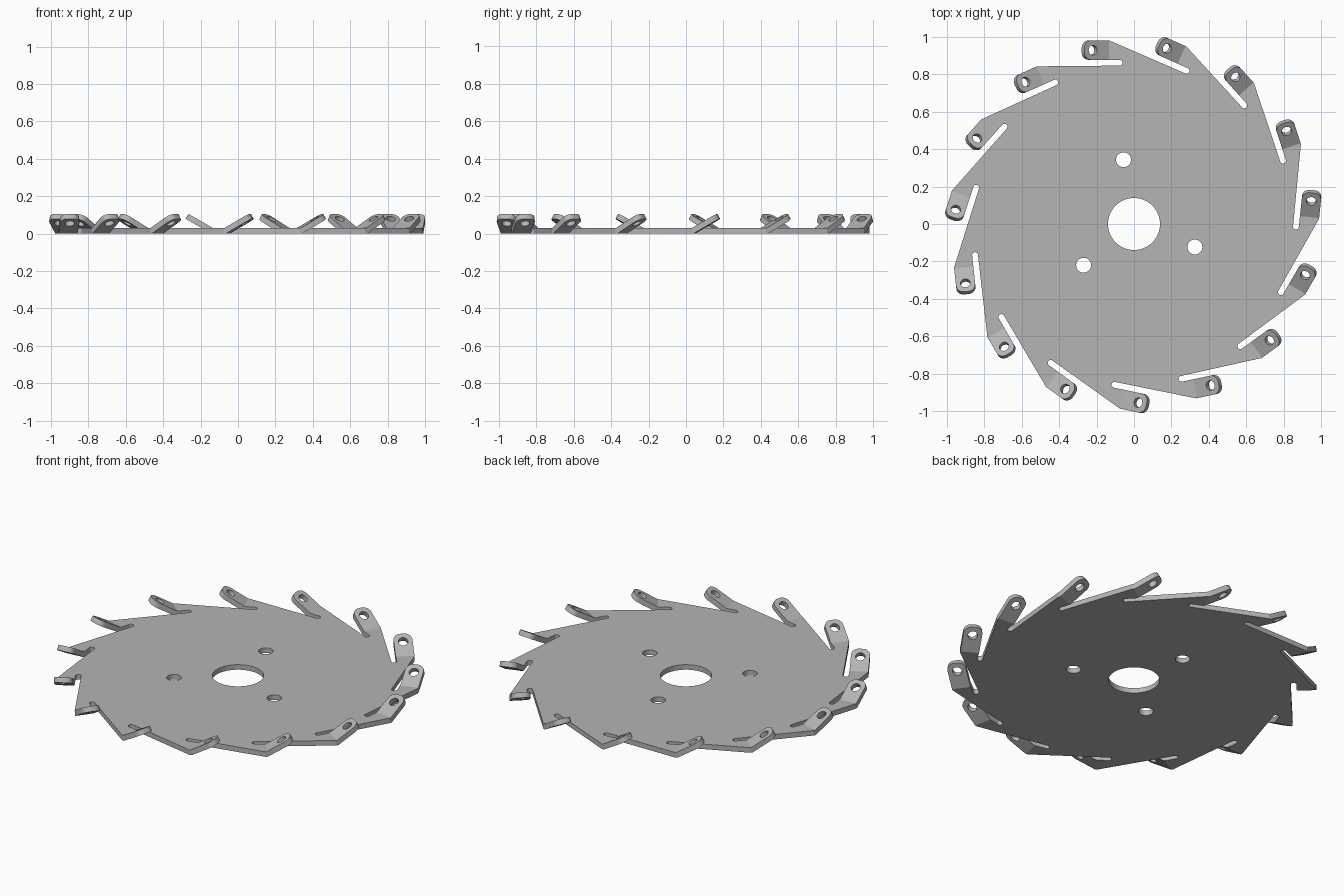
import bpy, bmesh
from math import sin, cos, radians, pi
from mathutils import Matrix

cube = bpy.data.objects.get("Cube")
if cube:
    bpy.data.objects.remove(cube, do_unlink=True)

TEETH = 15
STEP = 2 * pi / TEETH
THICK = 0.03
SLOT_LOW, TAB_LOW, TAB_HIGH = 0.847, 0.878, 0.981   # distances from the hub
FOLD, CORNER, SLOT_END = -0.143, -0.131, -0.061     # positions along a tooth
TAB_LENGTH = 0.158
TILT = radians(30)

metal = bpy.data.materials.new("grey_metal")
grey = (0.46, 0.46, 0.46, 1)
metal.use_nodes = True
metal.diffuse_color = grey
metal.node_tree.nodes["Principled BSDF"].inputs["Base Color"].default_value = grey


def arc(cx, cy, r, start, end, steps):
    """Points along an arc, angles in degrees."""
    angles = [radians(start + (end - start) * i / steps) for i in range(steps + 1)]
    return [(cx + r * cos(a), cy + r * sin(a)) for a in angles]


def circle(cx, cy, r, steps):
    return arc(cx, cy, r, 0, 360, steps)[:-1]


def turn(points, angle):
    c, s = cos(angle), sin(angle)
    return [(x * c - y * s, x * s + y * c) for x, y in points]


def sheet(name, loops):
    """Flat sheet resting on z = 0, cut from an outline with holes."""
    curve = bpy.data.curves.new(name, 'CURVE')
    curve.dimensions = '2D'
    curve.fill_mode = 'BOTH'
    curve.extrude = THICK / 2
    for loop in loops:
        spline = curve.splines.new('POLY')
        spline.points.add(len(loop) - 1)
        for p, (x, y) in zip(spline.points, loop):
            p.co = (x, y, 0, 1)
        spline.use_cyclic_u = True
    obj = bpy.data.objects.new(name, curve)
    bpy.context.collection.objects.link(obj)
    bpy.ops.object.select_all(action='DESELECT')
    obj.select_set(True)
    bpy.context.view_layer.objects.active = obj
    bpy.ops.object.convert(target='MESH')
    obj = bpy.context.view_layer.objects.active
    mesh = obj.data
    bm = bmesh.new()
    bm.from_mesh(mesh)
    bmesh.ops.remove_doubles(bm, verts=bm.verts, dist=1e-5)
    bmesh.ops.translate(bm, verts=bm.verts, vec=(0, 0, THICK / 2))
    bmesh.ops.recalc_face_normals(bm, faces=bm.faces)
    bm.to_mesh(mesh)
    bm.free()
    mesh.materials.clear()
    mesh.materials.append(metal)
    bpy.ops.object.shade_smooth_by_angle(angle=radians(20))
    return obj


# Disc outline: each tooth is a slot, the root of a tab and a sloping back
slot_r = (TAB_LOW - SLOT_LOW) / 2
tooth = arc(SLOT_END - slot_r, SLOT_LOW + slot_r, slot_r, -90, 90, 12)
tooth += [(FOLD, TAB_LOW), (FOLD, TAB_HIGH), (CORNER, TAB_HIGH)]
outline = []
for k in range(TEETH):
    outline += turn(tooth, -k * STEP)

# Hub bore and three bolt holes
holes = [circle(0, 0, 0.139, 64)]
for k in range(3):
    a = radians(99.3 + 120 * k)
    holes.append(circle(0.348 * cos(a), 0.348 * sin(a), 0.04, 32))
sheet("disc_plate", [outline] + holes)

# Tab with rounded outer corners and a hole, running along -x from its fold
half, round_r = (TAB_HIGH - TAB_LOW) / 2, 0.04
cx, cy = round_r - TAB_LENGTH, half - round_r
tab_outline = [(0, half)] + arc(cx, cy, round_r, 90, 180, 6)
tab_outline += arc(cx, -cy, round_r, 180, 270, 6) + [(0, -half)]
tab = sheet("tab_1", [tab_outline, circle(-0.106, 0, 0.026, 24)])

# Fold the tab upward, then repeat it around the disc
place = Matrix.Translation((FOLD, TAB_LOW + half, 0)) @ Matrix.Rotation(TILT, 4, 'Y')
tab.data.transform(place)
for k in range(1, TEETH):
    copy = bpy.data.objects.new(f"tab_{k + 1}", tab.data)
    copy.rotation_euler.z = -k * STEP
    bpy.context.collection.objects.link(copy)
